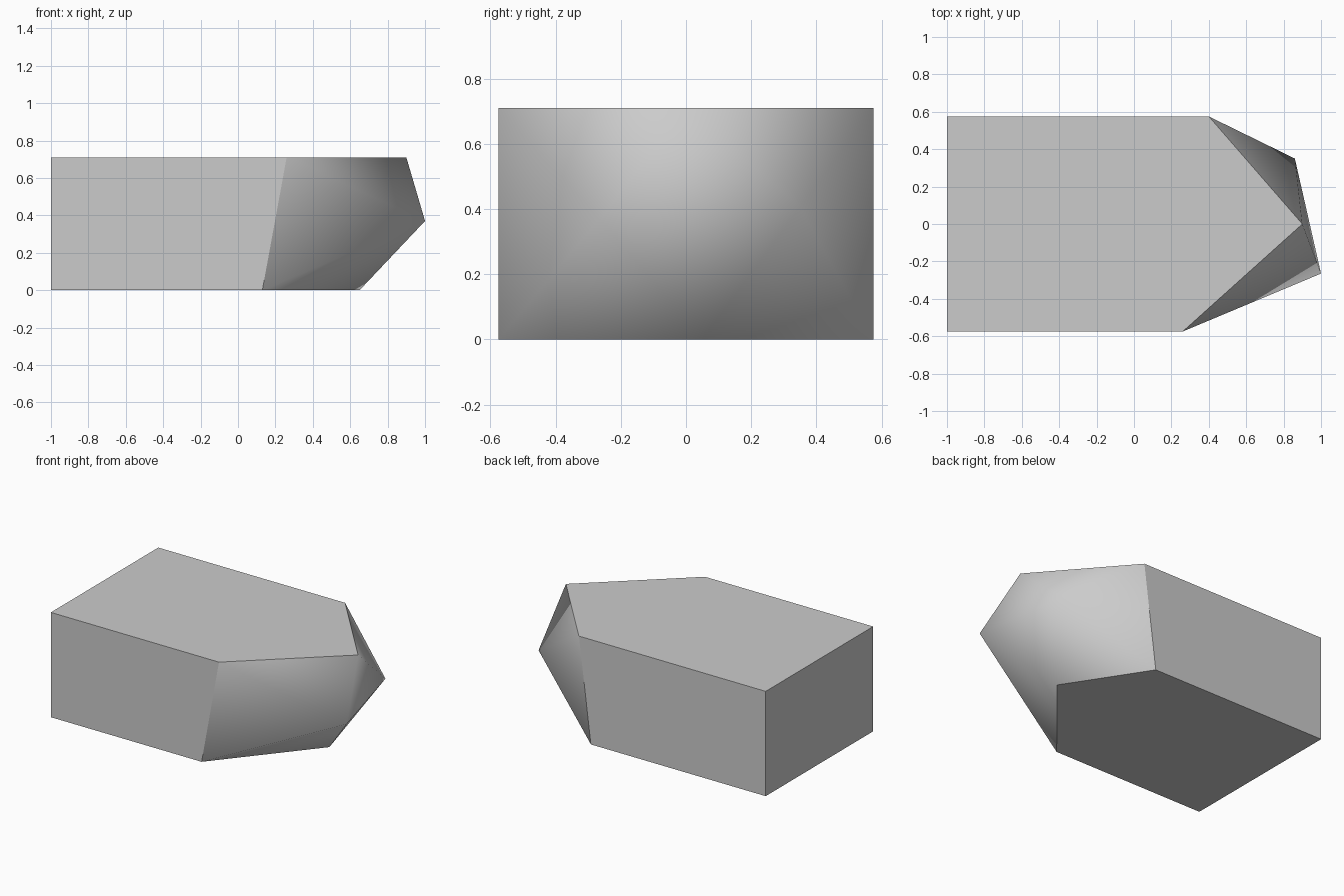
import bpy
import bmesh

cube = bpy.data.objects.get("Cube")
if cube:
    bpy.data.objects.remove(cube, do_unlink=True)

# Single grey material
grey = bpy.data.materials.new("plain grey")
grey.use_nodes = True
colour = (0.6, 0.6, 0.6, 1.0)
grey.diffuse_color = colour
grey.node_tree.nodes["Principled BSDF"].inputs["Base Color"].default_value = colour

HALF, TOP = 0.575, 0.71
bm = bmesh.new()


def ring(right_x, tip, left_x, z):
    """Five-sided outline: square back end and a pointed nose."""
    outline = [(-1, -HALF), (right_x, -HALF), tip, (left_x, HALF), (-1, HALF)]
    return [bm.verts.new((x, y, z)) for x, y in outline]


# Block: lower and upper outlines joined by flat walls
low = ring(0.13, (0.65, 0.05), 0.31, 0)
high = ring(0.26, (0.9, 0), 0.4, TOP)
bm.faces.new(reversed(low))
bm.faces.new(high)
for i in (0, 3, 4):
    j = (i + 1) % 5
    bm.faces.new((low[i], low[j], high[j], high[i]))

# Faceted nose: two bulging points fanned out to the outlines
near = bm.verts.new((1, -0.265, 0.37))
far = bm.verts.new((0.86, 0.35, 0.405))
nose = [(high[1], low[1], near), (low[1], low[2], near), (high[2], high[1], near),
        (low[3], high[3], far), (low[2], low[3], far), (high[3], high[2], far),
        (low[2], far, near), (far, high[2], near)]
nose_faces = [bm.faces.new(corners) for corners in nose]
bmesh.ops.recalc_face_normals(bm, faces=bm.faces)

# Nose is smooth within itself, crisp where it meets the block
for face in nose_faces:
    face.smooth = True
for edge in bm.edges:
    edge.smooth = all(face.smooth for face in edge.link_faces)

mesh = bpy.data.meshes.new("pointed_block")
bm.to_mesh(mesh)
bm.free()
mesh.materials.append(grey)
block = bpy.data.objects.new("pointed_block", mesh)
bpy.context.collection.objects.link(block)
